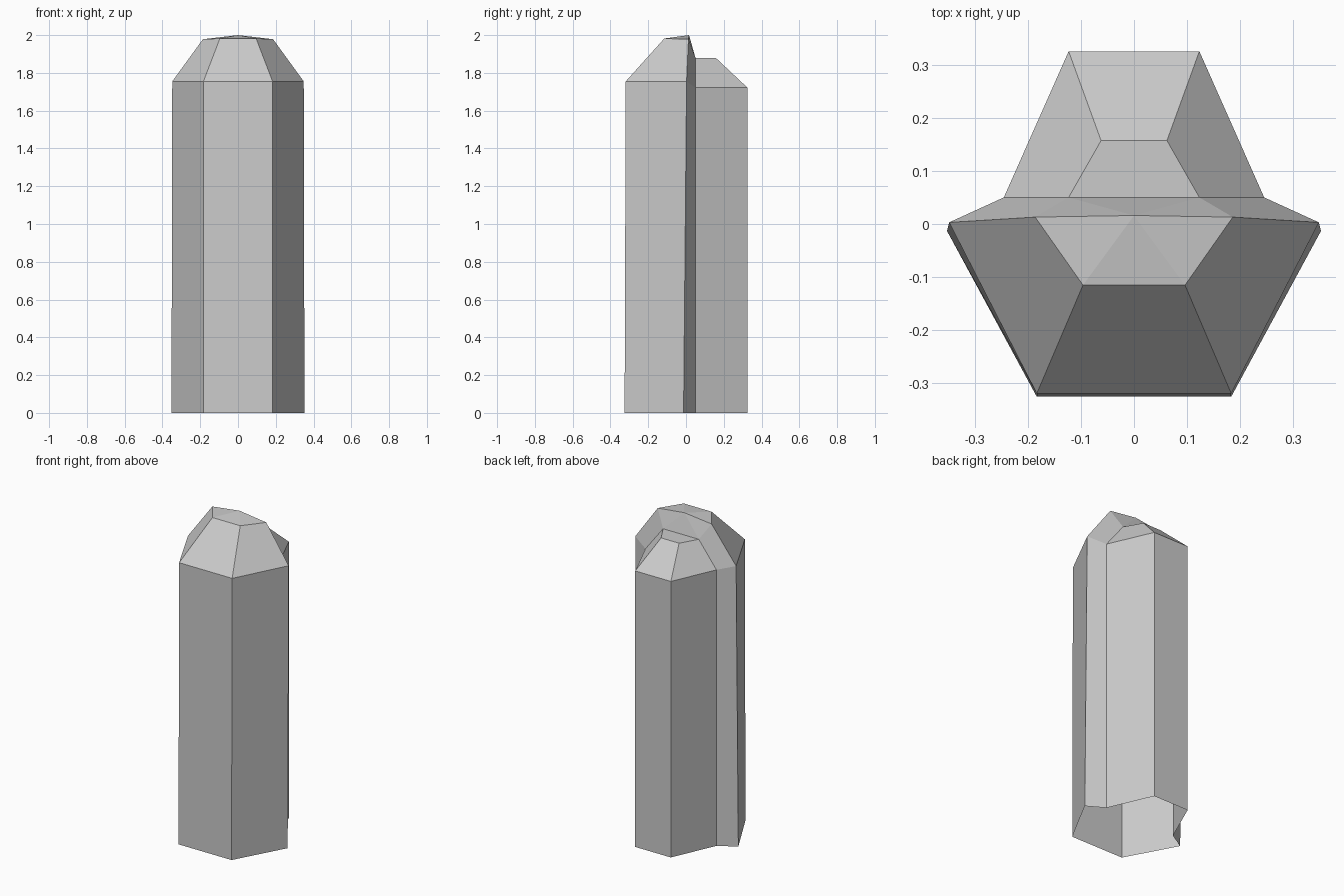
import bpy
import bmesh

if "Cube" in bpy.data.objects:
    bpy.data.objects.remove(bpy.data.objects["Cube"])

# Right-hand half outlines, ordered front, side, notch, back
BASE = [(.183, -.325, 0), (.352, -.013, 0), (.245, .05, 0), (.123, .325, 0)]
SHOULDER = [(.183, -.319, 1.755), (.348, .003, 1.755), (.245, .05, 1.722), (.123, .325, 1.722)]
CROWN = [(.096, -.115, 1.982), (.186, .013, 1.978), (.123, .05, 1.88), (.062, .157, 1.88)]

bm = bmesh.new()


def ring(half):
    """Closed eight-sided loop from a half outline mirrored in x."""
    full = half + [(-x, y, z) for x, y, z in reversed(half)]
    return [bm.verts.new(p) for p in full]


rings = [ring(h) for h in (BASE, SHOULDER, CROWN)]

# Shaft walls and sloping facets (the underside is open)
for lo, hi in zip(rings, rings[1:]):
    for i in range(8):
        j = (i + 1) % 8
        bm.faces.new((lo[i], lo[j], hi[j], hi[i]))

# Tall front tip: facets fan around the apex down to the notch
top = rings[-1]
apex = bm.verts.new((0, .016, 2))
fan = [top[i] for i in (0, 1, 2, 5, 6, 7)]
for a, b in zip(fan, fan[1:] + fan[:1]):
    bm.faces.new((a, b, apex))

# Flat tip of the shorter back shaft
bm.faces.new(top[2:6])

mesh = bpy.data.meshes.new("twin_crystal")
bm.to_mesh(mesh)
bm.free()
bpy.context.collection.objects.link(bpy.data.objects.new("twin_crystal", mesh))
